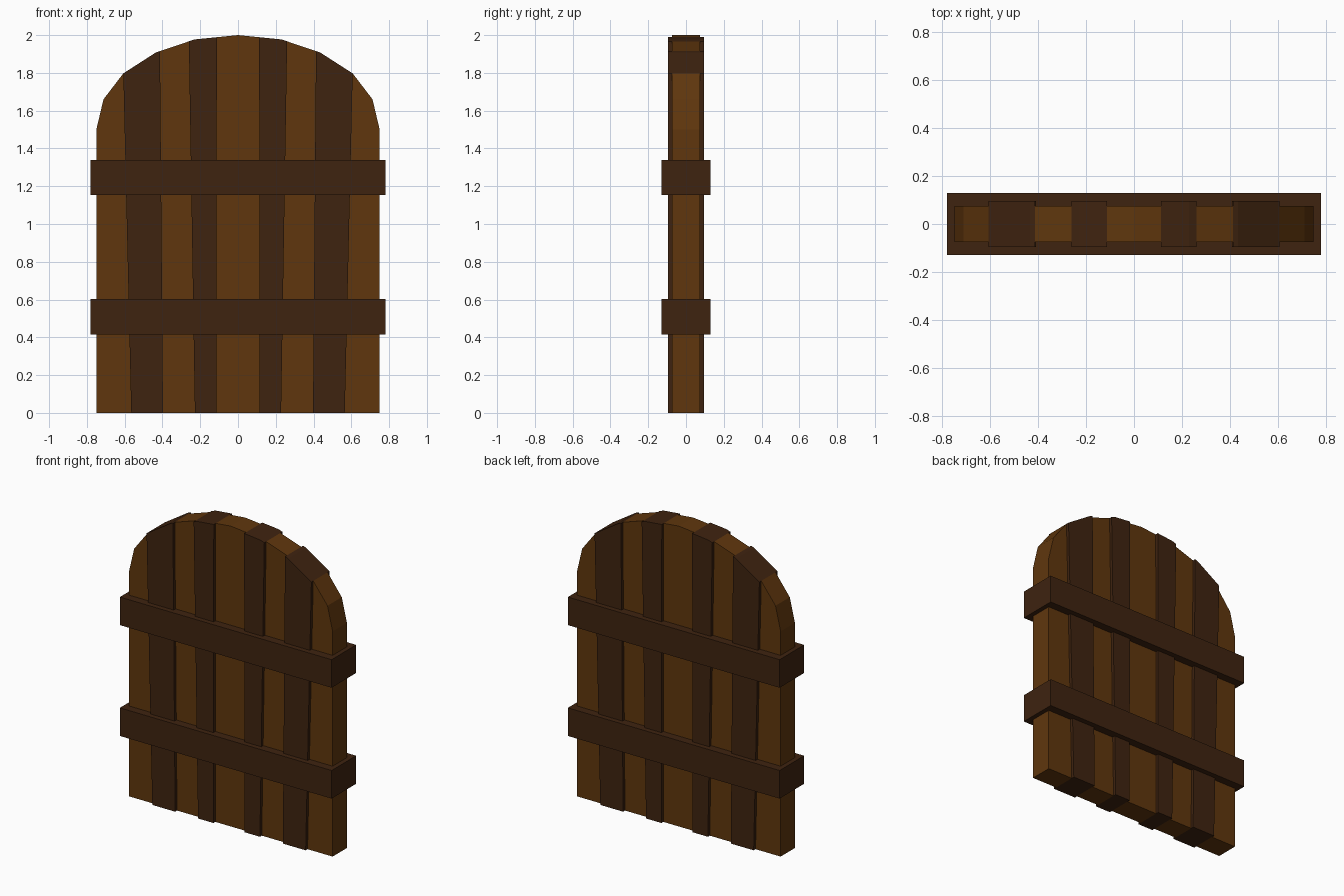
import bpy, bmesh

if "Cube" in bpy.data.objects:
    bpy.data.objects.remove(bpy.data.objects["Cube"])


def material(name, rgb):
    m = bpy.data.materials.new(name)
    m.diffuse_color = (*rgb, 1.0)
    m.use_nodes = True
    m.node_tree.nodes["Principled BSDF"].inputs["Base Color"].default_value = m.diffuse_color
    return m


LIGHT = material("light_wood", (0.115, 0.037, 0.004))
DARK = material("dark_wood", (0.049, 0.017, 0.005))

# Right half of the arched outline, mirrored to the left
HALF = [(0.0, 2.0), (0.23, 1.977), (0.435, 1.908), (0.605, 1.80), (0.712, 1.66), (0.75, 1.5)]
ARCH = [(-x, z) for x, z in reversed(HALF[1:])] + HALF


def arch_z(x):
    for (xa, za), (xb, zb) in zip(ARCH, ARCH[1:]):
        if xa <= x <= xb:
            return za + (zb - za) * (x - xa) / (xb - xa)
    return 1.5


def prism(name, profile, half_depth, mat):
    """Extrude an x-z profile through the door's thickness."""
    bm = bmesh.new()
    face = bm.faces.new([bm.verts.new((x, -half_depth, z)) for x, z in profile])
    ext = bmesh.ops.extrude_face_region(bm, geom=[face])
    verts = [g for g in ext["geom"] if isinstance(g, bmesh.types.BMVert)]
    bmesh.ops.translate(bm, vec=(0, 2 * half_depth, 0), verts=verts)
    bmesh.ops.recalc_face_normals(bm, faces=bm.faces)
    me = bpy.data.meshes.new(name)
    bm.to_mesh(me)
    bm.free()
    me.materials.append(mat)
    ob = bpy.data.objects.new(name, me)
    bpy.context.collection.objects.link(ob)
    return ob


# Upright boards: seams given as (x at the bottom, x at the arch)
right = [(0.115, 0.112), (0.228, 0.26), (0.397, 0.413), (0.565, 0.607), (0.75, 0.75)]
seams = [(-b, -t) for b, t in reversed(right)] + right
for i, ((b0, t0), (b1, t1)) in enumerate(zip(seams, seams[1:])):
    top = [(t1, arch_z(t1))]
    top += [p for p in reversed(ARCH) if t0 + 0.004 < p[0] < t1 - 0.004]
    top += [(t0, arch_z(t0))]
    dark = i % 2 == 1
    prism(f"{'raised' if dark else 'flat'}_board_{i + 1}", [(b0, 0), (b1, 0)] + top,
          0.095 if dark else 0.075, DARK if dark else LIGHT)

# Cross bands wrapping the door
for name, z0, z1 in (("lower_band", 0.415, 0.602), ("upper_band", 1.153, 1.34)):
    prism(name, [(-0.78, z0), (0.78, z0), (0.78, z1), (-0.78, z1)], 0.129, DARK)
